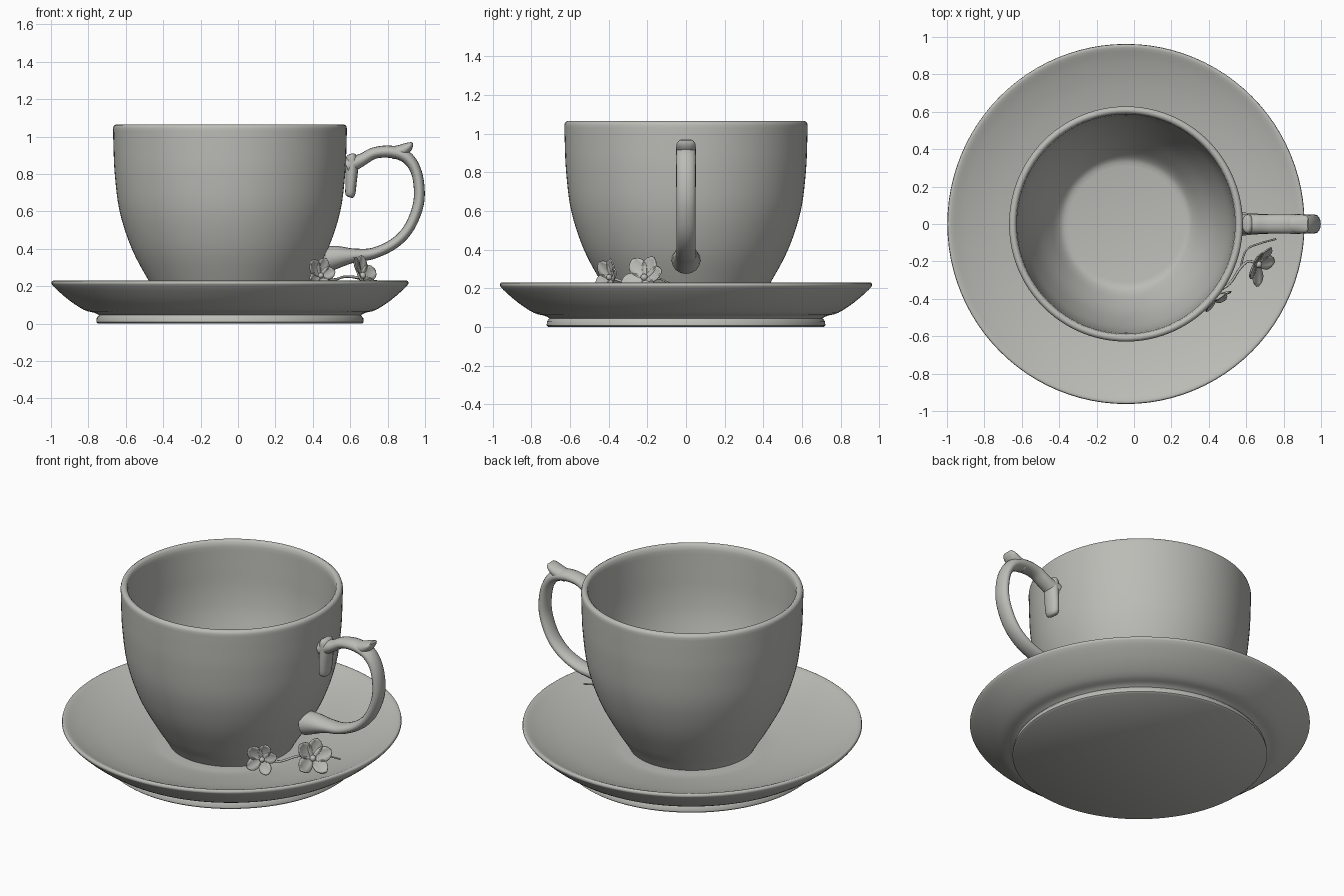
import bpy, bmesh, math
from mathutils import Vector

if "Cube" in bpy.data.objects:
    bpy.data.objects.remove(bpy.data.objects["Cube"])

CX = -0.043  # shared axis of cup and saucer

glaze = bpy.data.materials.new("grey_glaze")
glaze.diffuse_color = (0.50, 0.50, 0.47, 1)
glaze.use_nodes = True
glaze.node_tree.nodes["Principled BSDF"].inputs["Base Color"].default_value = glaze.diffuse_color


def finish(name, bm, angle=50):
    bmesh.ops.recalc_face_normals(bm, faces=bm.faces)
    mesh = bpy.data.meshes.new(name)
    bm.to_mesh(mesh)
    bm.free()
    ob = bpy.data.objects.new(name, mesh)
    bpy.context.collection.objects.link(ob)
    mesh.materials.append(glaze)
    bpy.ops.object.select_all(action='DESELECT')
    ob.select_set(True)
    bpy.context.view_layer.objects.active = ob
    bpy.ops.object.shade_smooth_by_angle(angle=math.radians(angle))
    return ob


def catmull(pts, steps):
    """Smooth curve through points of any dimension."""
    out = []
    for i in range(len(pts) - 1):
        p0, p1, p2, p3 = (pts[min(max(i + k, 0), len(pts) - 1)] for k in (-1, 0, 1, 2))
        for s in range(steps):
            t = s / steps
            out.append([0.5 * (2*b + (c-a)*t + (2*a-5*b+4*c-d)*t*t + (3*b-a-3*c+d)*t**3)
                        for a, b, c, d in zip(p0, p1, p2, p3)])
    return out + [list(pts[-1])]


def lathe(name, profile, segs=96, sy=1.0):
    """Turn an (r, z) profile that starts and ends on the axis."""
    bm = bmesh.new()
    vs = [bm.verts.new((r, 0, z)) for r, z in profile]
    edges = [bm.edges.new(p) for p in zip(vs, vs[1:])]
    bmesh.ops.spin(bm, geom=vs + edges, cent=(0, 0, 0), axis=(0, 0, 1),
                   angle=math.tau, steps=segs, use_duplicate=False)
    bmesh.ops.remove_doubles(bm, verts=bm.verts, dist=0.0004)
    for v in bm.verts:
        v.co.x += CX
        v.co.y *= sy
    return finish(name, bm)


def sweep(name, pts, steps=6, sides=16):
    """Elliptical tube in the xz plane; points are (x, z, half thickness, half width)."""
    path = catmull(pts, steps)
    bm = bmesh.new()
    rings = []
    for i, (x, z, a, b) in enumerate(path):
        p, q = path[max(i - 1, 0)], path[min(i + 1, len(path) - 1)]
        n = Vector((-(q[1] - p[1]), 0, q[0] - p[0])).normalized()
        rings.append([bm.verts.new(Vector((x, 0, z)) + n * a * math.cos(t) + Vector((0, b * math.sin(t), 0)))
                      for t in (math.tau * k / sides for k in range(sides))])
    for r, s in zip(rings, rings[1:]):
        for k in range(sides):
            bm.faces.new((r[k], r[k-1], s[k-1], s[k]))
    bm.faces.new(rings[0])
    bm.faces.new(rings[-1])
    return finish(name, bm)


# Saucer: foot ring, flared underside, rolled rim and shallow well
under = catmull([(0.70, 0.045), (0.725, 0.058), (0.78, 0.073), (0.86, 0.125), (0.935, 0.19), (0.955, 0.215)], 3)
top = catmull([(0.952, 0.227), (0.935, 0.228), (0.87, 0.2), (0.75, 0.16), (0.6, 0.125), (0.46, 0.1), (0.4, 0.098)], 3)
lathe("saucer", [(0, 0), (0.705, 0), (0.715, 0.008), (0.713, 0.03)] + under + top + [(0, 0.098)], sy=1.008)

# Cup: curved outer wall, rounded lip, inner wall and flat floor
outer = catmull([(0.35, 0.09), (0.385, 0.15), (0.435, 0.23), (0.525, 0.4), (0.59, 0.6), (0.616, 0.8), (0.623, 0.95), (0.625, 1.045)], 4)
lip = [(0.621, 1.058), (0.61, 1.065), (0.598, 1.064), (0.588, 1.055)]
inner = catmull([(0.583, 1.03), (0.578, 0.9), (0.57, 0.75), (0.545, 0.6), (0.48, 0.4), (0.40, 0.25), (0.35, 0.185), (0.31, 0.17)], 4)
lathe("cup", [(0, 0.09)] + outer + lip + inner + [(0, 0.17)], sy=1.006)

# Handle: loop with a flared lower root, thumb spur and upper mounting pad
sweep("handle_loop", [(0.47, 0.345, 0.072, 0.075), (0.54, 0.357, 0.058, 0.068), (0.62, 0.364, 0.038, 0.058),
                      (0.72, 0.375, 0.030, 0.052), (0.83, 0.425, 0.028, 0.05), (0.91, 0.505, 0.028, 0.05),
                      (0.96, 0.62, 0.029, 0.05), (0.969, 0.72, 0.029, 0.05), (0.95, 0.82, 0.029, 0.05),
                      (0.9, 0.89, 0.033, 0.052), (0.82, 0.918, 0.033, 0.052), (0.73, 0.912, 0.031, 0.05),
                      (0.66, 0.875, 0.034, 0.05), (0.58, 0.84, 0.05, 0.052)])
sweep("handle_spur", [(0.82, 0.912, 0.034, 0.045), (0.87, 0.922, 0.034, 0.05), (0.9, 0.938, 0.029, 0.05),
                      (0.92, 0.954, 0.019, 0.045), (0.932, 0.967, 0.006, 0.03)], 4)
sweep("handle_pad", [(0.597, 0.675, 0.012, 0.025), (0.6, 0.69, 0.026, 0.045), (0.604, 0.75, 0.03, 0.052),
                     (0.609, 0.85, 0.035, 0.052), (0.607, 0.895, 0.028, 0.048), (0.605, 0.908, 0.01, 0.03)], 4)


def petal(bm, base, along, face, length, width, cup=0.25):
    """Thin cupped oval leaf growing from base."""
    along = Vector(along).normalized()
    side = along.cross(Vector(face)).normalized()
    up = side.cross(along)
    nu, nv = 8, 4
    grid = []
    for i in range(nu + 1):
        u = i / nu
        w = width * 0.5 * (0.1 + 0.9 * math.sin(math.pi * u ** 1.3) ** 0.7 if 0 < i < nu else 0.12)
        row = []
        for j in range(nv + 1):
            v = j / nv * 2 - 1
            h = cup * (width * 0.5 * v * v * (w / width * 2) + length * (u - 0.5) ** 2)
            row.append(bm.verts.new(Vector(base) + along * length * u + side * w * v + up * h))
        grid.append(row)
    for r, s in zip(grid, grid[1:]):
        for j in range(nv):
            bm.faces.new((r[j], r[j+1], s[j+1], s[j]))


def flower(name, centre, facing, size, angles, spread=0.35):
    """Ring of petals tilted towards the facing direction, with a round heart."""
    f = Vector(facing).normalized()
    right = Vector((0, 0, 1)).cross(f).normalized()
    up = f.cross(right)
    bm = bmesh.new()
    for a, scale in angles:
        t = math.radians(a)
        along = right * math.cos(t) + up * math.sin(t) + f * spread
        petal(bm, centre, along, f, size * scale, size * 0.72 * scale)
    ob = finish(name, bm, 60)
    mod = ob.modifiers.new("thickness", 'SOLIDIFY')
    mod.thickness = 0.007
    bm = bmesh.new()
    bmesh.ops.create_icosphere(bm, subdivisions=2, radius=size * 0.15)
    bmesh.ops.translate(bm, verts=bm.verts, vec=Vector(centre) + f * 0.015)
    finish(name + "_heart", bm)


def stem(name, pts, radius):
    cu = bpy.data.curves.new(name, 'CURVE')
    cu.dimensions = '3D'
    cu.bevel_depth, cu.bevel_resolution, cu.use_fill_caps = radius, 2, True
    sp = cu.splines.new('POLY')
    path = catmull(pts, 5)
    sp.points.add(len(path) - 1)
    for p, c in zip(sp.points, path):
        p.co = (*c, 1)
    cu.materials.append(glaze)
    bpy.context.collection.objects.link(bpy.data.objects.new(name, cu))


# Blossoms and twig resting on the saucer beside the cup
flower("left_blossom", (0.435, -0.385, 0.255), (0.55, -0.8, 0.15), 0.105,
       [(15, 0.85), (75, 0.95), (135, 1.05), (205, 0.95), (290, 0.9)])
flower("right_blossom", (0.655, -0.21, 0.25), (0.75, -0.4, 0.45), 0.125,
       [(10, 0.95), (70, 0.95), (130, 1.0), (205, 1.0), (300, 0.9)])
stem("twig", [(0.43, -0.37, 0.25), (0.51, -0.32, 0.235), (0.565, -0.24, 0.25),
              (0.61, -0.2, 0.25), (0.655, -0.21, 0.245)], 0.007)
stem("tendril", [(0.57, -0.23, 0.25), (0.6, -0.14, 0.25), (0.67, -0.105, 0.235), (0.76, -0.08, 0.225)], 0.005)
